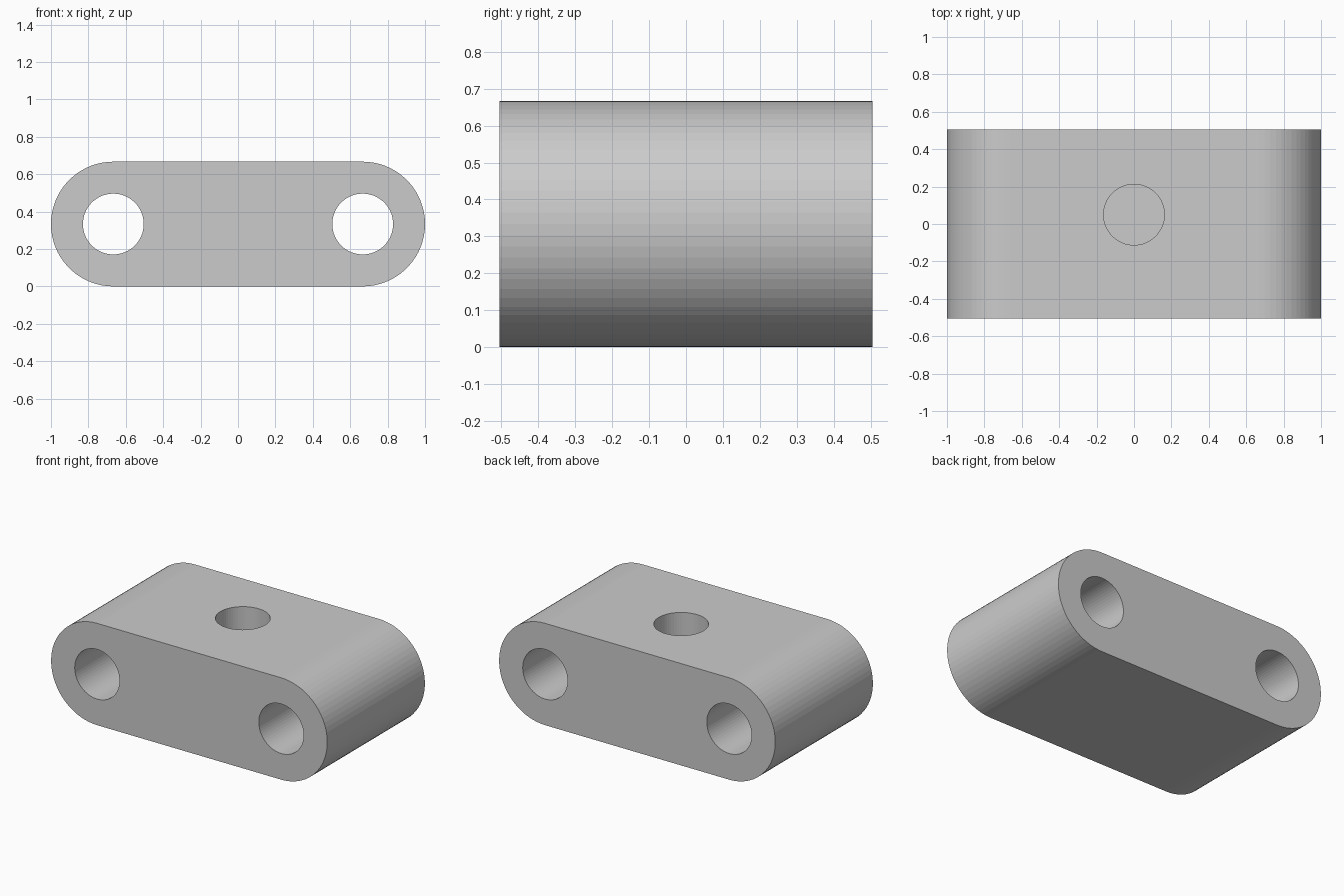
import bpy, bmesh
from math import sin, cos, pi

if "Cube" in bpy.data.objects:
    bpy.data.objects.remove(bpy.data.objects["Cube"])

HALF_DEPTH = 0.505
R = 1 / 3            # end radius, half the height
CX = 2 / 3           # end centre distance from x = 0
HOLE_R = 0.1625
STEPS = 34           # facets per rounded end

# Rounded-end block: stadium profile extruded along y
profile = []
for sx, start in ((1, -pi / 2), (-1, pi / 2)):
    for i in range(STEPS + 1):
        a = start + pi * i / STEPS
        profile.append((sx * CX + R * cos(a), -HALF_DEPTH, R + R * sin(a)))

bm = bmesh.new()
face = bm.faces.new([bm.verts.new(p) for p in profile])
ext = bmesh.ops.extrude_face_region(bm, geom=[face])
moved = [v for v in ext["geom"] if isinstance(v, bmesh.types.BMVert)]
bmesh.ops.translate(bm, vec=(0, 2 * HALF_DEPTH, 0), verts=moved)
bmesh.ops.recalc_face_normals(bm, faces=bm.faces)
mesh = bpy.data.meshes.new("rounded_block")
bm.to_mesh(mesh)
bm.free()
block = bpy.data.objects.new("rounded_block", mesh)
bpy.context.collection.objects.link(block)


def drill(name, location, length, rotation=(0, 0, 0)):
    """Cut a round hole in the block, then discard the cutter."""
    bpy.ops.mesh.primitive_cylinder_add(vertices=64, radius=HOLE_R, depth=length,
                                        location=location, rotation=rotation)
    cutter = bpy.context.object
    cutter.name = name
    cutter.hide_render = True
    mod = block.modifiers.new(name, 'BOOLEAN')
    mod.operation = 'DIFFERENCE'
    mod.solver = 'EXACT'
    mod.object = cutter
    bpy.context.view_layer.objects.active = block
    bpy.ops.object.modifier_apply(modifier=mod.name)
    bpy.data.objects.remove(cutter)


# Two through holes front to back
for side in (-1, 1):
    drill("through_hole", (side * CX, 0, R), 2, (pi / 2, 0, 0))

# Blind hole in the top, slightly behind centre
floor_z, cutter_top = 0.25, 0.9
drill("top_hole", (0, 0.05, (floor_z + cutter_top) / 2), cutter_top - floor_z)
